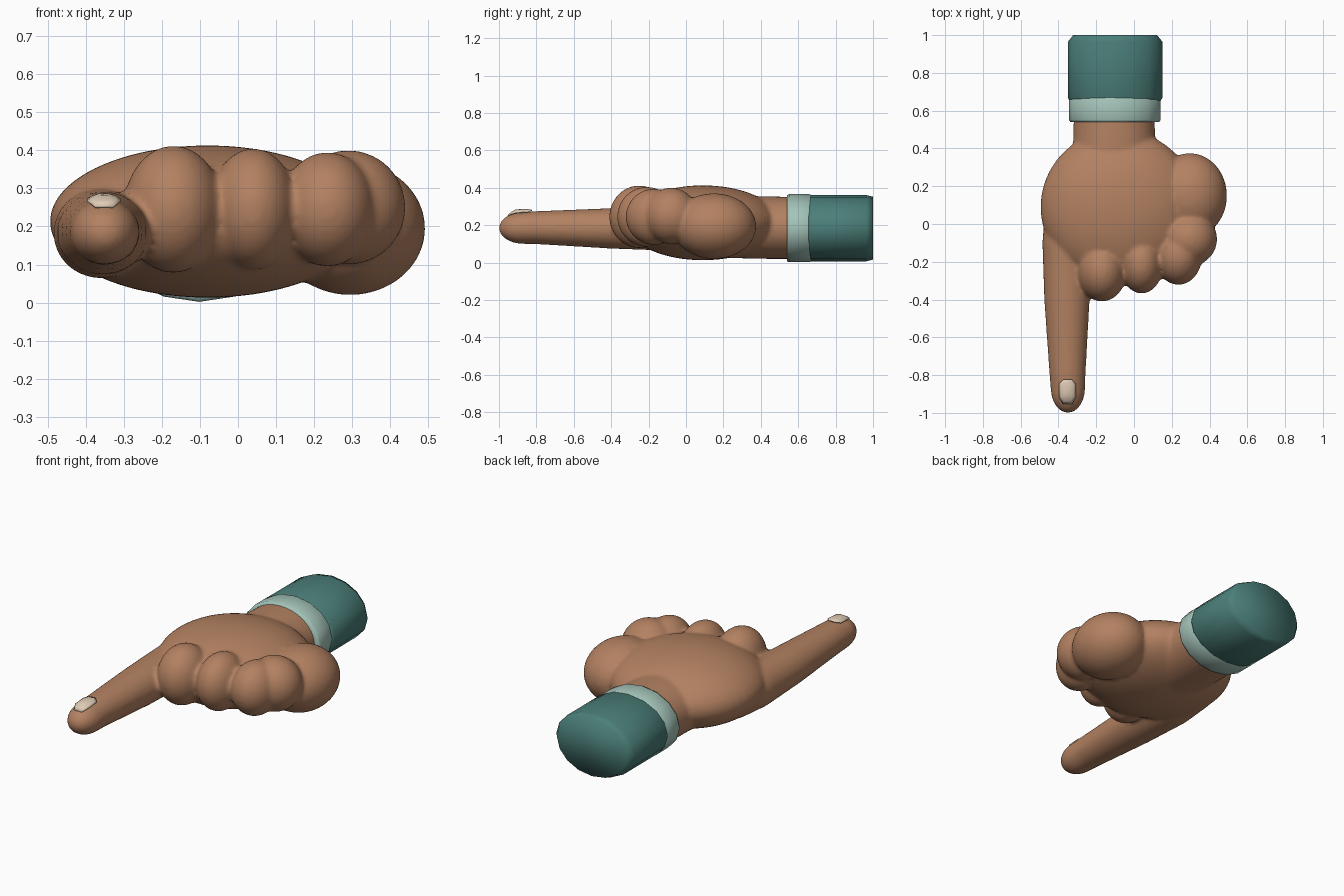
import bpy, bmesh, math
from mathutils import Matrix, Vector

cube = bpy.data.objects.get("Cube")
if cube:
    bpy.data.objects.remove(cube, do_unlink=True)


def material(name, color):
    m = bpy.data.materials.new(name)
    m.use_nodes = True
    m.diffuse_color = (*color, 1)
    m.node_tree.nodes["Principled BSDF"].inputs["Base Color"].default_value = (*color, 1)
    return m


skin = material("warm skin", (0.45, 0.22, 0.12))
teal = material("dark teal cloth", (0.07, 0.21, 0.19))
mint = material("pale mint cloth", (0.37, 0.55, 0.48))
ivory = material("ivory nail", (0.74, 0.60, 0.46))


def finish(bm, name, mat, smooth=True):
    bmesh.ops.recalc_face_normals(bm, faces=bm.faces)
    mesh = bpy.data.meshes.new(name)
    bm.to_mesh(mesh)
    bm.free()
    mesh.materials.append(mat)
    mesh.polygons.foreach_set("use_smooth", [smooth] * len(mesh.polygons))
    obj = bpy.data.objects.new(name, mesh)
    bpy.context.scene.collection.objects.link(obj)
    return obj


def ellipsoid(bm, center, radii):
    bmesh.ops.create_uvsphere(bm, u_segments=48, v_segments=32, radius=1,
                              matrix=Matrix.Translation(center) @ Matrix.Diagonal((*radii, 1)))


def loft(bm, rings, sides):
    """Elliptical rings along y, given as (y, centre x, centre z, radius x, radius z)."""
    loops = []
    for y, cx, cz, rx, rz in rings:
        loops.append([bm.verts.new((cx + rx * math.cos(a), y, cz + rz * math.sin(a)))
                      for a in (math.tau * i / sides for i in range(sides))])
    for a, b in zip(loops, loops[1:]):
        for i in range(sides):
            j = (i + 1) % sides
            bm.faces.new((a[i], a[j], b[j], b[i]))
    bm.faces.new(loops[0])
    bm.faces.new(loops[-1])


# Hand: overlapping rounded masses fused into one skin
bm = bmesh.new()
ellipsoid(bm, (-0.08, 0.09, 0.213), (0.415, 0.41, 0.2))        # palm
ellipsoid(bm, (-0.17, -0.25, 0.245), (0.13, 0.16, 0.167))      # middle knuckle
ellipsoid(bm, (0.04, -0.21, 0.245), (0.115, 0.158, 0.16))      # ring knuckle
ellipsoid(bm, (0.235, -0.17, 0.245), (0.125, 0.152, 0.15))     # little knuckle
ellipsoid(bm, (0.29, -0.08, 0.25), (0.15, 0.145, 0.15))        # folded fingertip
ellipsoid(bm, (0.295, 0.15, 0.195), (0.197, 0.225, 0.175))     # thumb base
loft(bm, [(0.2, -0.105, 0.19, 0.23, 0.165), (0.44, -0.105, 0.187, 0.217, 0.167),
          (0.62, -0.105, 0.185, 0.212, 0.165)], 48)            # wrist
finger = [(0.1, -0.36, 0.185, 0.11, 0.11), (-0.1, -0.36, 0.182, 0.125, 0.118),
          (-0.4, -0.355, 0.183, 0.12, 0.108), (-0.8, -0.352, 0.187, 0.095, 0.088)]
for i in range(8):                                             # rounded tip
    a = math.radians(12 * i)
    finger.append((-0.87 - 0.13 * math.sin(a), -0.35, 0.185,
                   0.09 * math.cos(a) + 0.001, 0.084 * math.cos(a) + 0.001))
loft(bm, finger, 48)
hand = finish(bm, "pointing_hand", skin)
fuse = hand.modifiers.new("Fuse", "REMESH")
fuse.mode = "VOXEL"
fuse.voxel_size = 0.011
fuse.use_smooth_shade = True
blend = hand.modifiers.new("Blend", "SMOOTH")
blend.factor = 0.5
blend.iterations = 7

# Sleeve and cuff band
for name, mat, cx, rx, rz, y0, y1, bevel in (
        ("sleeve", teal, -0.1, 0.25, 0.177, 0.655, 1.0, 0.035),
        ("cuff_band", mint, -0.102, 0.243, 0.182, 0.54, 0.675, 0.015)):
    bm = bmesh.new()
    k = 1 - bevel * 3.2
    loft(bm, [(y0, cx, 0.184, rx * 0.97, rz * 0.97), (y0 + 0.012, cx, 0.184, rx, rz),
              (y1 - bevel, cx, 0.184, rx, rz), (y1, cx, 0.184, rx * k, rz * max(k, 0.95))], 16)
    finish(bm, name, mat)

# Fingernail: domed eight-sided plate, tipped towards the fingertip
bm = bmesh.new()
half = ((0.022, 0.066), (0.044, 0.042), (0.044, -0.03), (0.024, -0.066))
outline = list(half) + [(-x, y) for x, y in reversed(half)]


def nail_point(x, y):
    tip = max(0, -y)
    return Vector((-0.352 + x, -0.888 + y, 0.288 - 7 * x * x - 7 * tip * tip - 1.2 * max(0, y - 0.02) ** 2))


rings = [[bm.verts.new(nail_point(x * s, y * s)) for x, y in outline] for s in (0.4, 0.75, 1.0)]
bm.faces.new(rings[0])
for a, b in zip(rings, rings[1:]):
    for i in range(8):
        j = (i + 1) % 8
        bm.faces.new((a[i], a[j], b[j], b[i]))
nail = finish(bm, "fingernail", ivory)
plate = nail.modifiers.new("Thickness", "SOLIDIFY")
plate.thickness = 0.006
